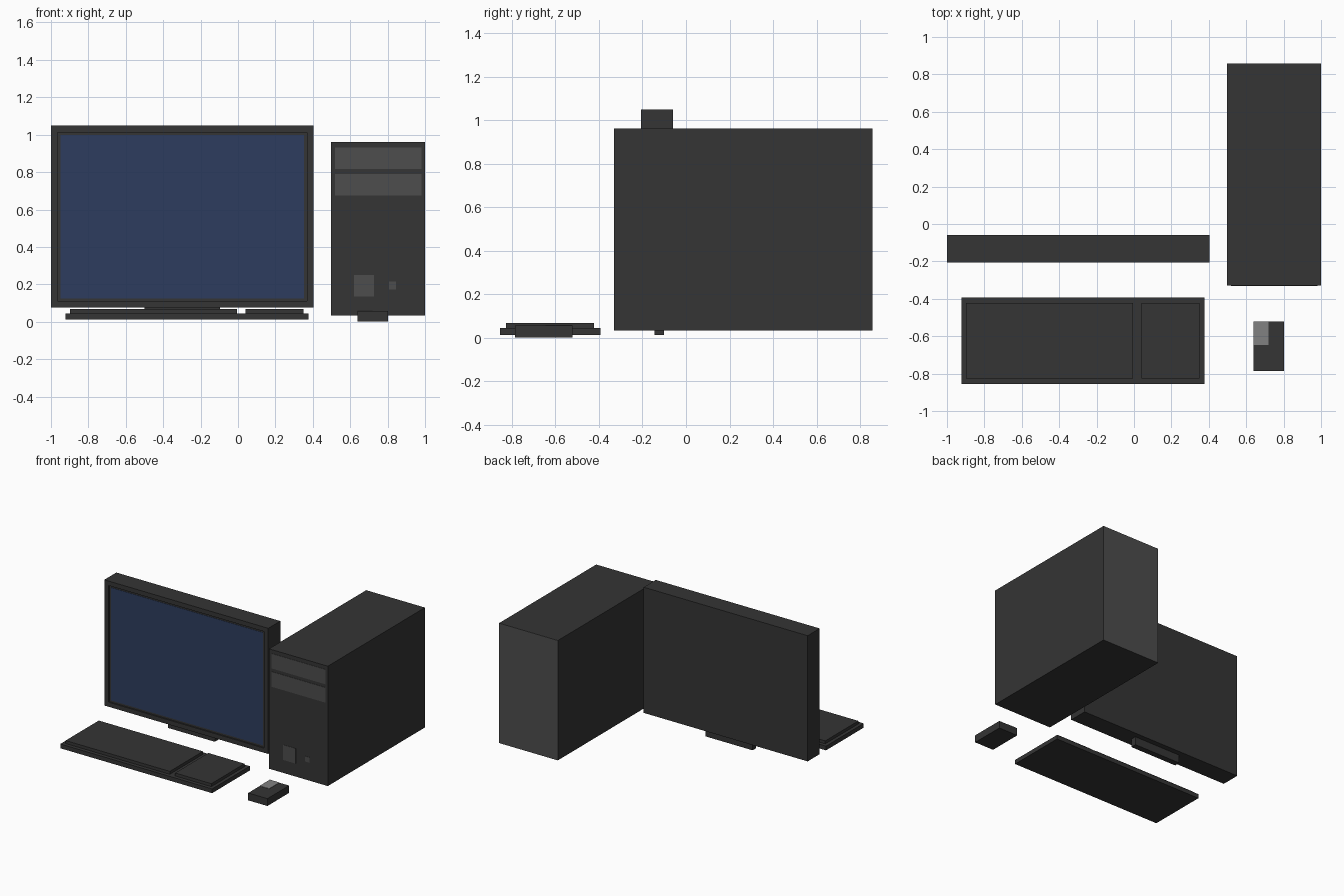
import bpy, bmesh
from mathutils import Vector

if "Cube" in bpy.data.objects:
    bpy.data.objects.remove(bpy.data.objects["Cube"])


def material(name, rgb):
    m = bpy.data.materials.new(name)
    m.diffuse_color = (*rgb, 1)
    m.use_nodes = True
    m.node_tree.nodes["Principled BSDF"].inputs["Base Color"].default_value = m.diffuse_color
    return m


DARK = material("dark_plastic", (0.035, 0.035, 0.035))
PANEL = material("panel_grey", (0.074, 0.074, 0.074))
LIGHT = material("light_grey", (0.22, 0.22, 0.22))
BLUE = material("screen_blue", (0.027, 0.046, 0.114))
T = 0.002  # thickness of thin cover plates


def box(name, x, y, z, mat=DARK):
    """Box from (min, max) ranges on each axis, origin at its centre."""
    lo, hi = Vector((x[0], y[0], z[0])), Vector((x[1], y[1], z[1]))
    bm = bmesh.new()
    bmesh.ops.create_cube(bm, size=1)
    bmesh.ops.scale(bm, vec=hi - lo, verts=bm.verts)
    mesh = bpy.data.meshes.new(name)
    bm.to_mesh(mesh)
    bm.free()
    mesh.materials.append(mat)
    ob = bpy.data.objects.new(name, mesh)
    ob.location = (lo + hi) / 2
    bpy.context.collection.objects.link(ob)
    return ob


# Monitor housing with a shallow recess for the screen
monitor = box("monitor_housing", (-1, 0.404), (-0.207, -0.06), (0.075, 1.048))
bm = bmesh.new()
bm.from_mesh(monitor.data)
bm.normal_update()
front = min(bm.faces, key=lambda f: f.calc_center_median().y)
bmesh.ops.inset_individual(bm, faces=[front], thickness=0.05)
well = bmesh.ops.extrude_discrete_faces(bm, faces=[front])["faces"][0]
bmesh.ops.translate(bm, vec=(0, 0.01, 0), verts=well.verts)
bm.to_mesh(monitor.data)
bm.free()

# Screen and stand
box("screen", (-0.95, 0.354), (-0.197 - T, -0.197), (0.125, 0.998), BLUE)
box("monitor_stand", (-0.5, -0.097), (-0.145, -0.1), (0.012, 0.075))

# Tower case with back panel
FY = -0.33
box("tower_case", (0.497, 1), (FY, 0.858 - T), (0.033, 0.961))
box("tower_back_panel", (0.497, 1), (0.858 - T, 0.858), (0.033, 0.961), PANEL)

# Drive bays and buttons on the tower front
for name, x, z in (
    ("upper_drive_bay", (0.518, 0.98), (0.816, 0.931)),
    ("lower_drive_bay", (0.518, 0.98), (0.674, 0.791)),
    ("power_button", (0.62, 0.726), (0.134, 0.251)),
    ("reset_button", (0.807, 0.845), (0.172, 0.214)),
):
    box(name, x, (FY - T, FY), z, PANEL)

# Keyboard base and raised key blocks
box("keyboard_base", (-0.923, 0.377), (-0.855, -0.394), (0.012, 0.045))
box("main_key_block", (-0.897, -0.005), (-0.827, -0.422), (0.045, 0.068))
box("number_key_block", (0.041, 0.351), (-0.827, -0.422), (0.045, 0.068))

# Mouse and its button
box("mouse_body", (0.638, 0.802), (-0.786, -0.521), (0, 0.057))
box("mouse_button", (0.638, 0.72), (-0.646, -0.521), (0.057, 0.057 + T), LIGHT)
